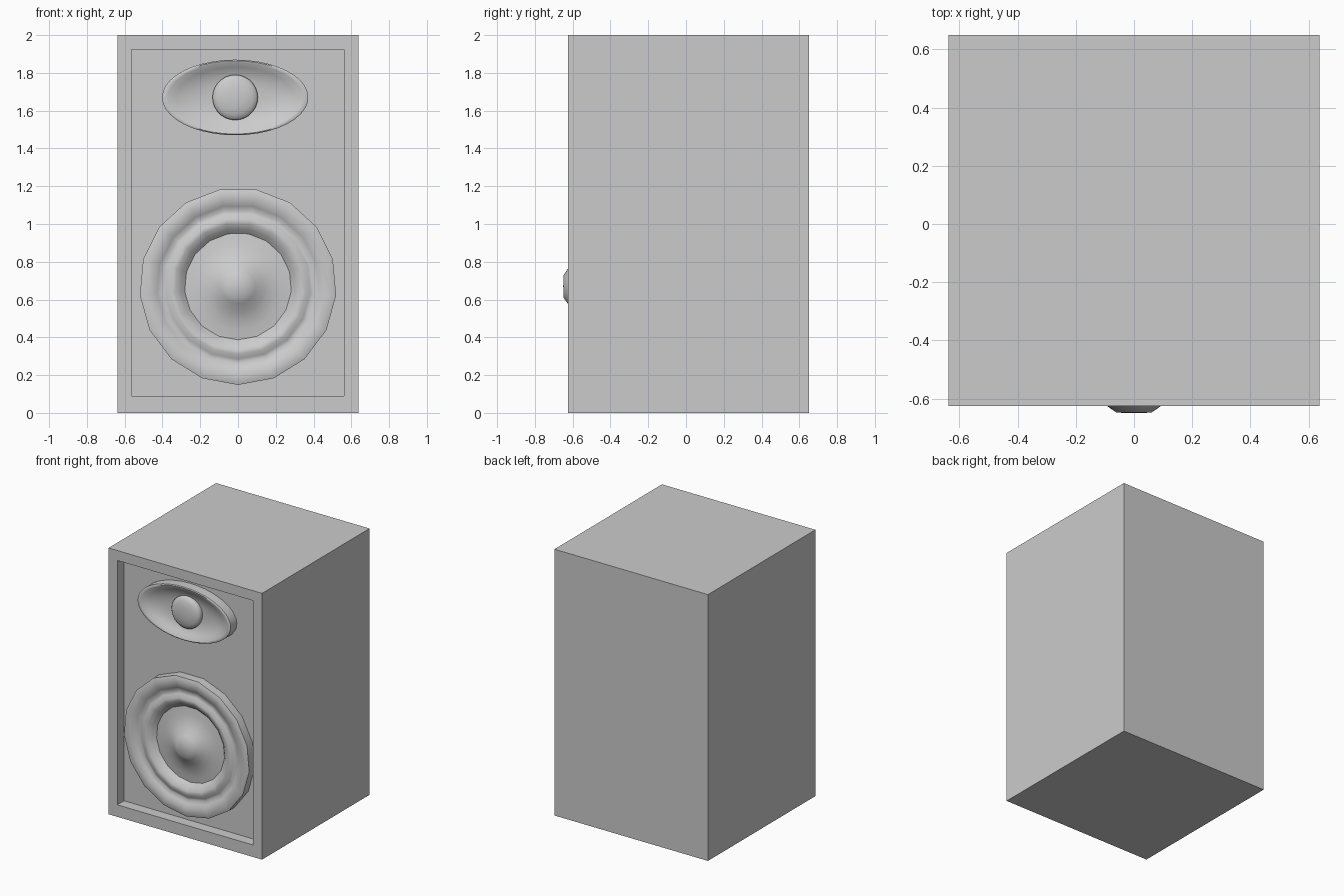
import bpy, bmesh, math

if "Cube" in bpy.data.objects:
    bpy.data.objects.remove(bpy.data.objects["Cube"])

FLOOR_Y = -0.545   # back of the front recess


def finish(bm, name, angle=None):
    bmesh.ops.recalc_face_normals(bm, faces=bm.faces)
    me = bpy.data.meshes.new(name)
    bm.to_mesh(me)
    bm.free()
    ob = bpy.data.objects.new(name, me)
    bpy.context.collection.objects.link(ob)
    if angle:
        bpy.ops.object.select_all(action='DESELECT')
        ob.select_set(True)
        bpy.context.view_layer.objects.active = ob
        bpy.ops.object.shade_smooth_by_angle(angle=math.radians(angle))
    return ob


def lathe(name, profile, cx, cz, n, sx=1.0, sz=1.0):
    """Turn (radius, y) points round the y axis; a zero radius closes the end."""
    bm = bmesh.new()
    rings = []
    for r, y in profile:
        if r == 0:
            rings.append([bm.verts.new((cx, y, cz))] * n)
            continue
        ang = [2 * math.pi * i / n - math.pi / 2 for i in range(n)]
        rings.append([bm.verts.new((cx + r * sx * math.cos(a), y, cz + r * sz * math.sin(a)))
                      for a in ang])
    for a, b in zip(rings, rings[1:]):
        for i in range(n):
            j = (i + 1) % n
            quad = [a[i], a[j], b[j], b[i]]
            bm.faces.new(list(dict.fromkeys(quad)))
    return finish(bm, name, 50)


# Cabinet: box with a framed recess in the front
bm = bmesh.new()
bmesh.ops.create_cube(bm, size=1)
for v in bm.verts:
    v.co = (v.co.x * 1.275, 0.0125 + v.co.y * 1.275, 1 + v.co.z * 2)
bm.normal_update()
front = min(bm.faces, key=lambda f: f.calc_center_median().y)
bmesh.ops.inset_individual(bm, faces=[front], thickness=0.07)
for v in front.verts:
    v.co.x = 0.562 if v.co.x > 0 else -0.565
    v.co.z = 1.925 if v.co.z > 1 else 0.09
pushed = bmesh.ops.extrude_discrete_faces(bm, faces=[front])["faces"][0]
for v in pushed.verts:
    v.co.y = FLOOR_Y
finish(bm, "cabinet")

# Tweeter: elliptical waveguide and dome
lathe("tweeter_waveguide",
      [(1, FLOOR_Y), (1, -0.618), (0.97, -0.623), (0.92, -0.62), (0.8, -0.602),
       (0.65, -0.585), (0.48, -0.574), (0.3, -0.57), (0, -0.57)],
      -0.015, 1.67, 40, 0.387, 0.2)
lathe("tweeter_dome",
      [(0.12, -0.565), (0.12, -0.596), (0.112, -0.605), (0.09, -0.615),
       (0.05, -0.622), (0, -0.625)],
      -0.015, 1.67, 28)

# Woofer: low-sided surround with a ridge, then the cone with its centre bulge
lathe("woofer_surround",
      [(0.522, FLOOR_Y), (0.522, -0.61), (0.5, -0.618), (0.455, -0.615), (0.43, -0.6),
       (0.405, -0.588), (0.385, -0.594), (0.36, -0.61), (0.335, -0.606),
       (0.305, -0.585), (0.28, -0.56)],
      0, 0.67, 17)
lathe("woofer_cone",
      [(0.285, -0.563), (0.23, -0.569), (0.18, -0.58), (0.135, -0.6),
       (0.092, -0.626), (0.06, -0.648), (0, -0.65)],
      0, 0.67, 28)
